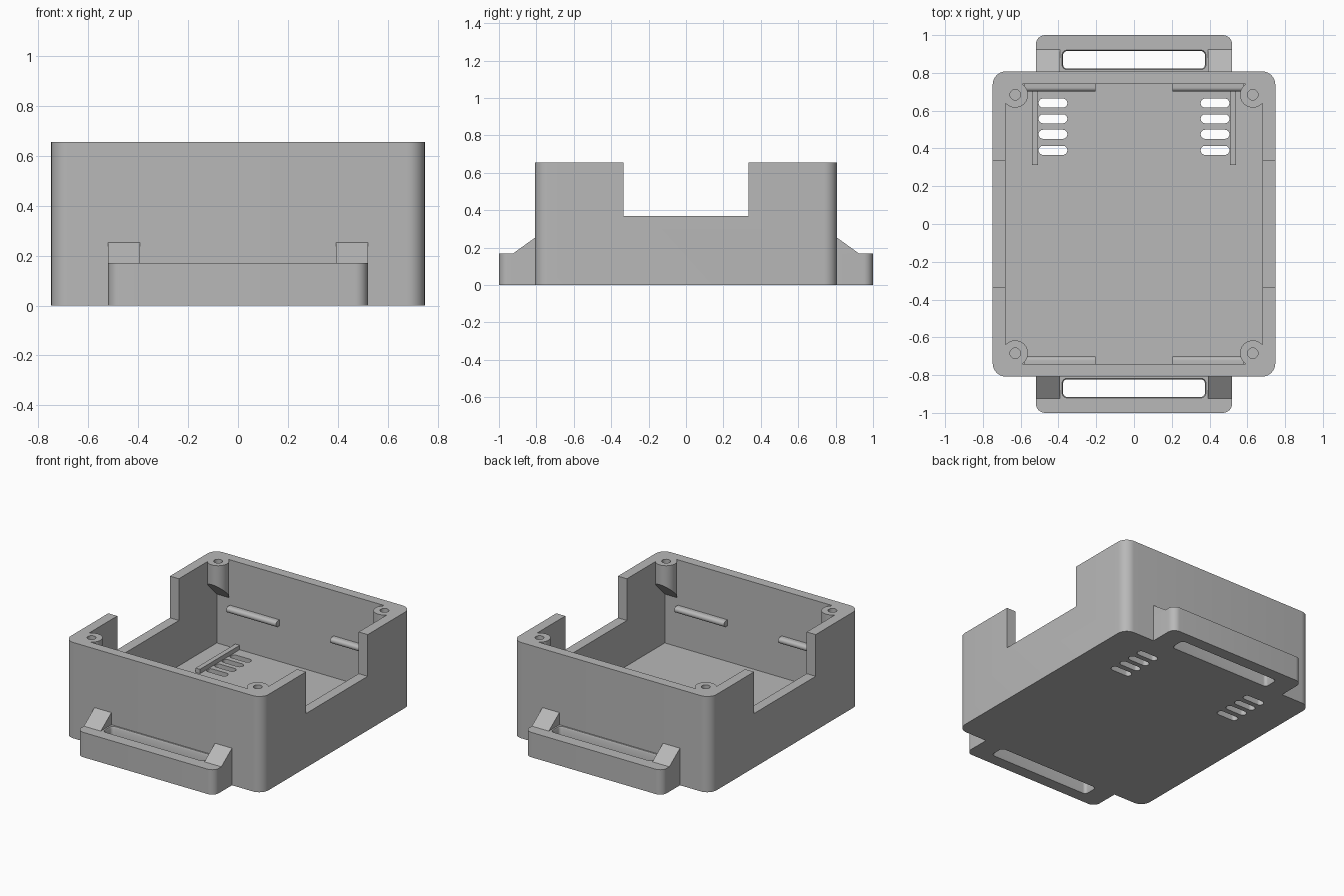
import bpy, bmesh
from math import sin, cos, radians

if "Cube" in bpy.data.objects:
    bpy.data.objects.remove(bpy.data.objects["Cube"])

grey = bpy.data.materials.new("plain grey")
grey.use_nodes = True
grey.diffuse_color = (0.48, 0.48, 0.48, 1)
grey.node_tree.nodes["Principled BSDF"].inputs["Base Color"].default_value = grey.diffuse_color

# Main sizes
W, D, H = 0.748, 0.808, 0.655      # half width, half depth, height
IW, ID, FLOOR = 0.68, 0.742, 0.06  # cavity half width, half depth, floor top
HANDLE_H = 0.17


def loft(name, rings):
    """Solid skinned through equal rings of 3D points, capped at both ends."""
    bm = bmesh.new()
    loops = [[bm.verts.new(p) for p in ring] for ring in rings]
    n = len(loops[0])
    for a, b in zip(loops, loops[1:]):
        for i in range(n):
            j = (i + 1) % n
            bm.faces.new((a[i], a[j], b[j], b[i]))
    bm.faces.new(loops[0])
    bm.faces.new(loops[-1])
    bmesh.ops.remove_doubles(bm, verts=bm.verts, dist=0.0001)
    bmesh.ops.recalc_face_normals(bm, faces=bm.faces)
    mesh = bpy.data.meshes.new(name)
    bm.to_mesh(mesh)
    bm.free()
    mesh.materials.append(grey)
    ob = bpy.data.objects.new(name, mesh)
    bpy.context.collection.objects.link(ob)
    return ob


def rounded(x0, x1, y0, y1, r_low, r_high, steps=8):
    """Rectangle outline, with one radius at the y0 end and one at the y1 end."""
    pts = []
    for cx, sx, cy, sy, r, start in ((x1, -1, y1, -1, r_high, 0), (x0, 1, y1, -1, r_high, 90),
                                     (x0, 1, y0, 1, r_low, 180), (x1, -1, y0, 1, r_low, 270)):
        for k in range(steps + 1):
            a = radians(start + 90 * k / steps)
            pts.append((cx + sx * r + r * cos(a), cy + sy * r + r * sin(a)))
    return pts


def prism(name, pts, z0, z1):
    return loft(name, [[(x, y, z) for x, y in pts] for z in (z0, z1)])


def block(name, x0, x1, y0, y1, z0, z1):
    return prism(name, [(x0, y0), (x1, y0), (x1, y1), (x0, y1)], z0, z1)


def cut(target, cutter):
    cutter.hide_render = True
    mod = target.modifiers.new("cut", 'BOOLEAN')
    mod.operation = 'DIFFERENCE'
    mod.solver = 'EXACT'
    mod.object = cutter
    bpy.context.view_layer.objects.active = target
    bpy.ops.object.modifier_apply(modifier=mod.name)
    bpy.data.objects.remove(cutter)


def smooth(ob):
    bpy.ops.object.select_all(action='DESELECT')
    ob.select_set(True)
    bpy.context.view_layer.objects.active = ob
    bpy.ops.object.shade_smooth_by_angle(angle=radians(30))


# Open case with side notches and floor vents
case = prism("case", rounded(-W, W, -D, D, 0.07, 0.07), 0, H)
cut(case, block("cavity_cutter", -IW, IW, -ID, ID, FLOOR, 1))
cut(case, block("notch_cutter", -1, 1, -0.333, 0.333, 0.37, 1))
for s in (-1, 1):
    for y in (0.39, 0.475, 0.557, 0.64):
        a, b = sorted((s * 0.505, s * 0.353))
        cut(case, prism("vent_cutter", rounded(a, b, y - 0.024, y + 0.024, 0.0235, 0.0235), -0.1, 0.2))
smooth(case)

# Low rail beside each vent group
for s, side in ((-1, "right"), (1, "left")):
    block(f"floor_rail_{side}", s * 0.54, s * 0.507, 0.313, ID, FLOOR, FLOOR + 0.03)

for f, end in ((-1, "front"), (1, "back")):
    # Handle with a chamfered grip slot
    outline = rounded(-0.52, 0.52, D, 1.0, 0, 0.05)
    handle = prism(f"{end}_handle", [(x, f * y) for x, y in outline], 0, HANDLE_H)
    rings = []
    for z, grow in ((-0.01, 0.02), (0.012, 0), (HANDLE_H - 0.012, 0), (HANDLE_H + 0.01, 0.02)):
        g = grow * 0.5
        slot = rounded(-0.375 - g, 0.375 + g, 0.823 - g, 0.915 + g, 0.02 + g, 0.02 + g)
        rings.append([(x, f * y, z) for x, y in slot])
    cut(handle, loft("slot_cutter", rings))
    smooth(handle)

    for s, side in ((-1, "right"), (1, "left")):
        # Sloped gusset on the handle
        tri = [(D, HANDLE_H), (0.923, HANDLE_H), (D, 0.253)]
        loft(f"{end}_gusset_{side}", [[(s * x, f * y, z) for y, z in tri] for x in (0.392, 0.52)])

        # Round-nosed rib on the inner wall
        nose = [(0.722 - 0.02 * cos(radians(a)), 0.325 + 0.02 * sin(radians(a)))
                for a in range(-90, 91, 15)]
        profile = [(ID, 0.305)] + nose + [(ID, 0.345)]
        rib = loft(f"{end}_wall_rib_{side}",
                   [[(s * x, f * y, z) for y, z in profile] for x in (0.205, 0.58)])
        smooth(rib)

        # Screw boss in the corner, with a sloped underside
        cx, cy, r = 0.629, 0.684, 0.068
        arc = [radians(-41.4 - 197.1 * k / 24) for k in range(25)]
        pts = [(cx + r * cos(a), cy + r * sin(a)) for a in arc] + [(IW, ID)]
        low = [(s * x, f * y, 0.52 - (y - 0.616)) for x, y in pts]
        top = [(s * x, f * y, H) for x, y in pts]
        boss = loft(f"{end}_screw_boss_{side}", [low, top])
        hole = rounded(s * cx - 0.028, s * cx + 0.028, f * cy - 0.028, f * cy + 0.028, 0.028, 0.028, 5)
        cut(boss, prism("hole_cutter", hole, 0.51, 0.8))
        smooth(boss)
